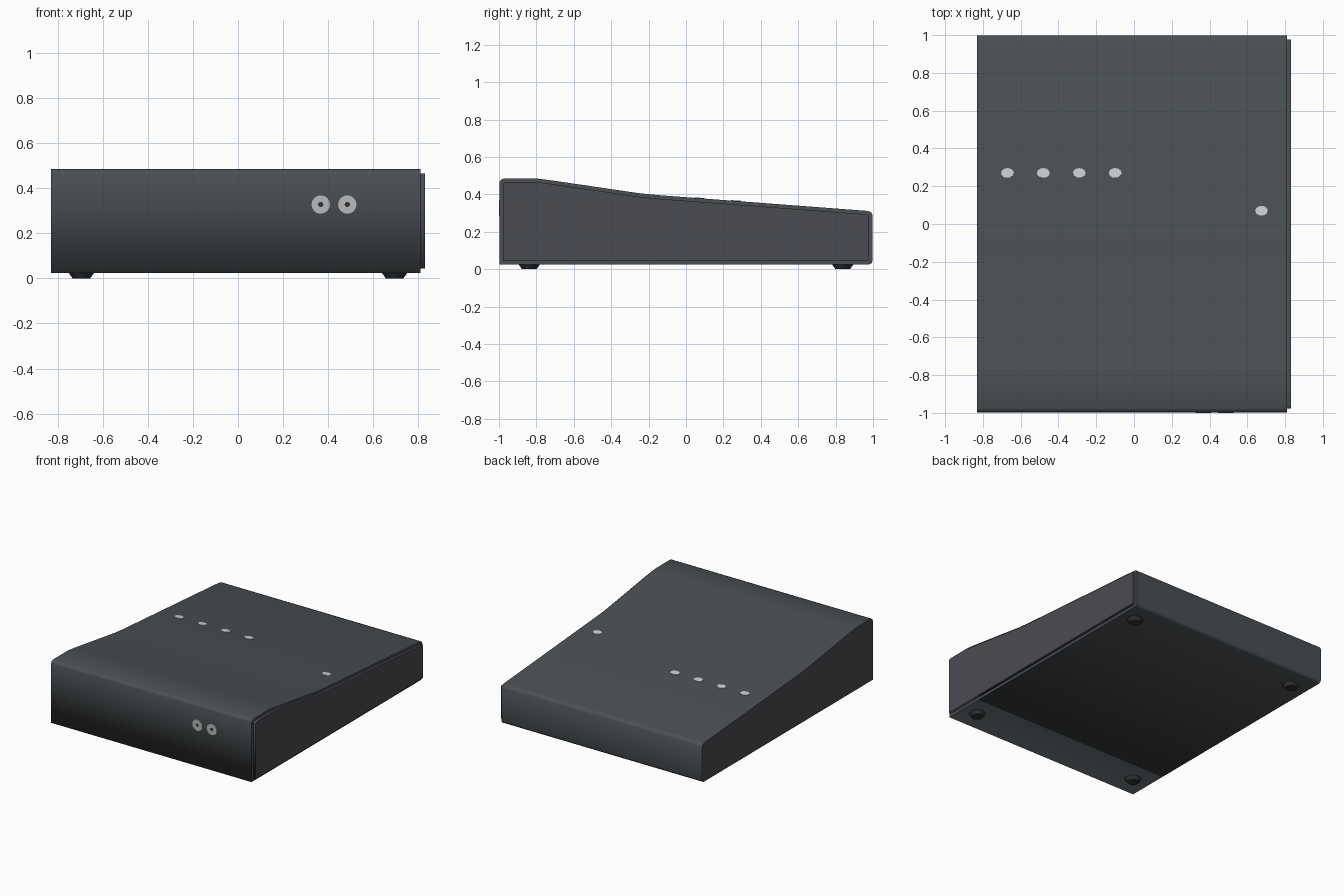
import bpy, bmesh, math
from mathutils import Matrix

if "Cube" in bpy.data.objects:
    bpy.data.objects.remove(bpy.data.objects["Cube"])


def material(name, rgb):
    m = bpy.data.materials.new(name)
    m.diffuse_color = (*rgb, 1)
    m.use_nodes = True
    m.node_tree.nodes["Principled BSDF"].inputs["Base Color"].default_value = m.diffuse_color
    return m


SHELL = material("charcoal shell", (0.070, 0.080, 0.086))
PANEL = material("slate side panel", (0.070, 0.072, 0.086))
RUBBER = material("black rubber", (0.030, 0.033, 0.036))
LAMP = material("pale lamp", (0.62, 0.64, 0.64))
METAL = material("grey metal", (0.48, 0.49, 0.48))

# Side outline of the case as (y, z), front first
OUTLINE = [(-0.998, 0.025), (-0.998, 0.462), (-0.992, 0.477), (-0.975, 0.485),
           (-0.80, 0.485), (-0.72, 0.475), (-0.25, 0.406), (-0.15, 0.396),
           (0.965, 0.312), (0.988, 0.306), (0.998, 0.29),
           (0.998, 0.045), (0.992, 0.031), (0.978, 0.025)]
INNER = [(-0.978, 0.045), (-0.978, 0.456), (-0.972, 0.463), (-0.962, 0.466),
         (-0.80, 0.466), (-0.72, 0.456), (-0.25, 0.387), (-0.15, 0.377),
         (0.955, 0.294), (0.972, 0.290), (0.978, 0.28),
         (0.978, 0.055), (0.975, 0.048), (0.968, 0.045)]


def finish(bm, name, mats):
    bmesh.ops.recalc_face_normals(bm, faces=bm.faces[:])
    me = bpy.data.meshes.new(name)
    bm.to_mesh(me)
    bm.free()
    for m in mats:
        me.materials.append(m)
    ob = bpy.data.objects.new(name, me)
    bpy.context.collection.objects.link(ob)
    return ob


def extrude_outline(name, points, x0, x1, mats, left_cap):
    """Extrude a (y, z) outline along x: smooth walls, sharp flat ends."""
    bm = bmesh.new()
    a = [bm.verts.new((x0, y, z)) for y, z in points]
    b = [bm.verts.new((x1, y, z)) for y, z in points]
    n = len(points)
    for i in range(n):
        j = (i + 1) % n
        bm.faces.new((a[i], a[j], b[j], b[i])).smooth = True
    caps = [bm.faces.new(a), bm.faces.new(b)]
    caps[0].material_index = left_cap
    for f in caps:
        for e in f.edges:
            e.smooth = False
    return finish(bm, name, mats)


def disc(name, loc, rx, ry, depth, mat, sides=16, tilt=0.0, taper=1.0):
    """Short cylinder or tapered stud, tilted about x."""
    bm = bmesh.new()
    bmesh.ops.create_cone(bm, cap_ends=True, segments=sides, radius1=taper,
                          radius2=1, depth=depth)
    bm.transform(Matrix.Translation(loc) @ Matrix.Rotation(tilt, 4, 'X')
                 @ Matrix.Diagonal((rx, ry, 1, 1)))
    return finish(bm, name, [mat])


# Case shell with coloured left wall, and the raised right panel
extrude_outline("case_shell", OUTLINE, -0.83, 0.81, [SHELL, PANEL], 1)
extrude_outline("right_panel", INNER, 0.80, 0.83, [PANEL], 0)

# Indicator lamps set into the sloping top
slope = math.atan2(0.312 - 0.396, 0.965 + 0.15)
for i, (x, y) in enumerate([(-0.67, 0.27), (-0.48, 0.27), (-0.29, 0.27),
                            (-0.10, 0.27), (0.675, 0.07)]):
    z = 0.396 + (y + 0.15) * math.tan(slope)
    disc(f"lamp_{i + 1}", (x, y, z), 0.034, 0.026, 0.006, LAMP, 12, slope)

# Front sockets with dark centre holes
for i, x in enumerate((0.367, 0.485)):
    disc(f"socket_{i + 1}", (x, -0.998, 0.328), 0.041, 0.041, 0.004, METAL,
         16, math.pi / 2)
    disc(f"socket_hole_{i + 1}", (x, -0.9985, 0.328), 0.012, 0.012, 0.005,
         RUBBER, 12, math.pi / 2)

# Tapered feet
for sx, side in ((-1, "left"), (1, "right")):
    for y, end in ((-0.838, "front"), (0.838, "back")):
        disc(f"foot_{end}_{side}", (sx * 0.695, y, 0.015), 0.06, 0.06, 0.03,
             RUBBER, 20, 0, 0.65)
